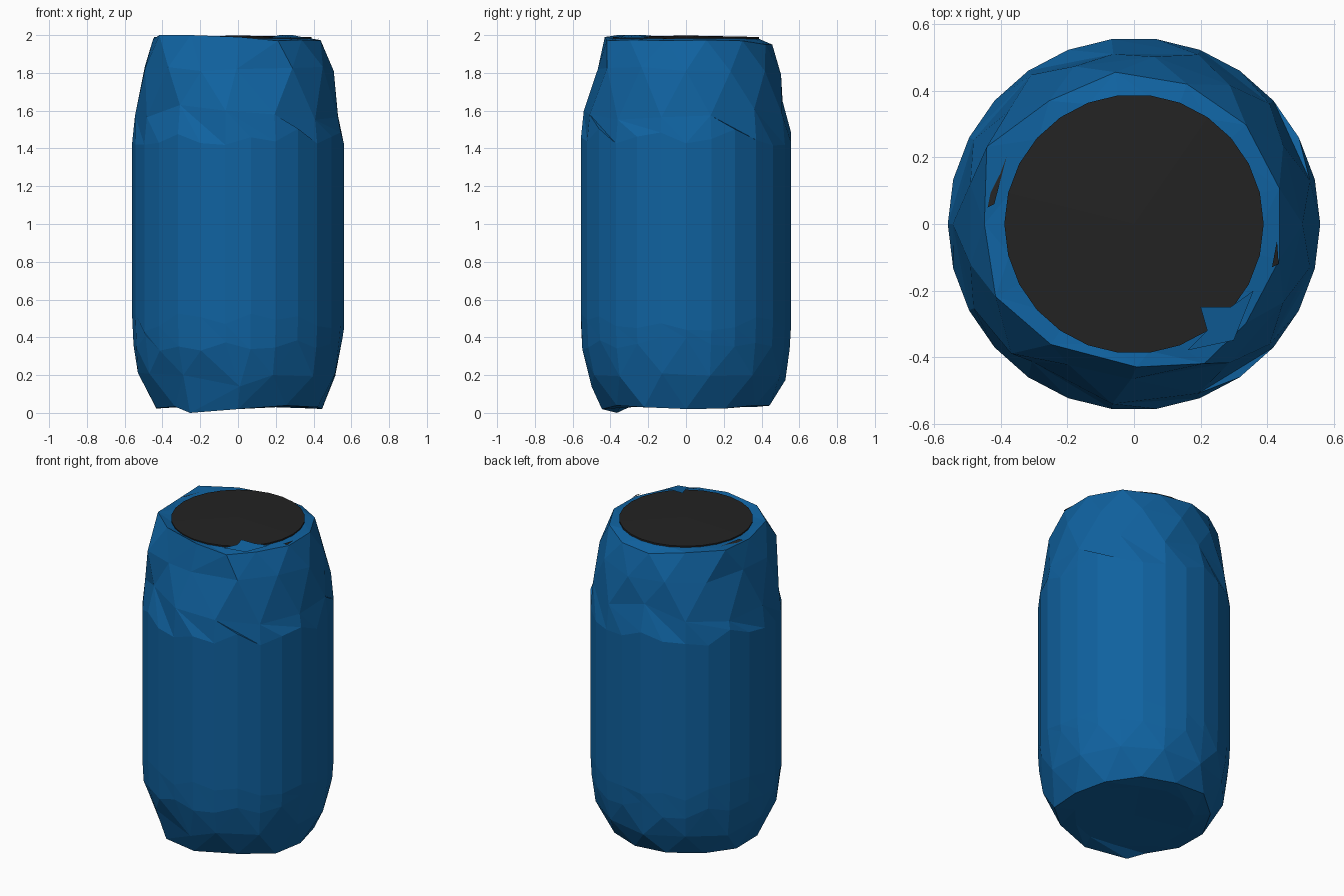
import bpy, bmesh, math, random

if "Cube" in bpy.data.objects:
    bpy.data.objects.remove(bpy.data.objects["Cube"])

random.seed(4)
TAU = 2 * math.pi


def material(name, rgb):
    m = bpy.data.materials.new(name)
    m.diffuse_color = (*rgb, 1)
    m.use_nodes = True
    m.node_tree.nodes["Principled BSDF"].inputs["Base Color"].default_value = m.diffuse_color
    return m


BLUE = material("blue_paint", (0.005, 0.122, 0.35))
DARK = material("dark_grey", (0.0165, 0.0165, 0.0165))


def ring(bm, n, r, z, phase=0.0, dents=None, wobble=0.0):
    """Ring of (angle, vertex); dents shift single corners by (degrees, radius, height)."""
    out = []
    for i in range(n):
        da, dr, dz = (dents or {}).get(i, (0, 0, random.uniform(-wobble, wobble)))
        a = TAU * (i + phase) / n
        b, q = a + math.radians(da), r + dr
        out.append((a, bm.verts.new((q * math.cos(b), q * math.sin(b), z + dz))))
    return out


def stitch(bm, low, high):
    """Join two rings, of equal or different corner counts, with faces."""
    n, m = len(low), len(high)
    i = j = 0
    while i < n or j < m:
        a = low[(i + 1) % n][0] + TAU * ((i + 1) // n)
        b = high[(j + 1) % m][0] + TAU * ((j + 1) // m)
        lo, hi = low[i % n][1], high[j % m][1]
        if j >= m or (i < n and a <= b):
            bm.faces.new((lo, low[(i + 1) % n][1], hi))
            i += 1
        else:
            bm.faces.new((lo, high[(j + 1) % m][1], hi))
            j += 1


def fan(bm, loop, z, flip=False):
    c = bm.verts.new((0, 0, z))
    for k in range(len(loop)):
        v = [loop[k][1], loop[(k + 1) % len(loop)][1], c]
        bm.faces.new(v[::-1] if flip else v)


def finish(bm, name, mat):
    me = bpy.data.meshes.new(name)
    bm.to_mesh(me)
    bm.free()
    me.materials.append(mat)
    ob = bpy.data.objects.new(name, me)
    bpy.context.collection.objects.link(ob)


# Dented outer shell: 26-sided wall with coarser, crumpled shoulders
bm = bmesh.new()
base = ring(bm, 13, 0.35, 0.03)
rings = [
    base,
    ring(bm, 13, 0.445, 0.03, 0, {9: (-14, 0, -0.03), 10: (-7, 0.0, -0.01),
                                  4: (0, 0.02, 0.02), 12: (0, 0.03, 0.0)}, 0.012),
    ring(bm, 13, 0.53, 0.19, 0.5, {9: (8, -0.03, -0.05), 8: (0, -0.02, 0.01),
                                   10: (0, -0.01, 0.01)}, 0.025),
    ring(bm, 26, 0.553, 0.36, 0, None, 0.05),
    ring(bm, 26, 0.56, 0.48, 0, None, 0.05),
    ring(bm, 26, 0.56, 1.46, 0, None, 0.045),
    ring(bm, 13, 0.545, 1.58, 0.5, {8: (-2, -0.03, 0.05), 3: (0, -0.03, 0.07)}, 0.03),
    ring(bm, 13, 0.507, 1.82, 0, {8: (5, 0.03, 0.01), 9: (-4, -0.04, -0.01),
                                  10: (-8, -0.04, 0.0), 3: (0, 0.0, -0.03)}, 0.02),
    ring(bm, 13, 0.45, 1.97, 0.5, {7: (0, 0.02, 0.03), 8: (0, -0.01, 0.03), 9: (8, -0.02, 0.02),
                                   2: (0, 0.0, -0.02), 3: (0, 0.01, -0.02),
                                   5: (0, 0.05, 0.02), 10: (6, 0.02, 0.0)}, 0.008),
]
for lo, hi in zip(rings, rings[1:]):
    stitch(bm, lo, hi)
lip = ring(bm, 26, 0.385, 1.982)
stitch(bm, rings[-1], lip)
fan(bm, base, 0.035, flip=True)
finish(bm, "dented_shell", BLUE)

# Bent flap of the shell lying over the lid edge
bm = bmesh.new()
flap = [(0.2, -0.25, 2.0), (0.22, -0.32, 2.0), (0.16, -0.38, 1.985),
        (0.3, -0.35, 1.985), (0.36, -0.2, 1.985), (0.29, -0.25, 2.0)]
bm.faces.new([bm.verts.new(p) for p in flap])
finish(bm, "lid_flap", BLUE)

# Dark lid, very slightly raised in the middle
bm = bmesh.new()
edge = ring(bm, 26, 0.39, 1.975)
top = ring(bm, 26, 0.39, 1.99)
stitch(bm, edge, top)
fan(bm, top, 1.998)
finish(bm, "lid", DARK)

# Dark torn slits around the rim
for name, pts in {
    "left_rim_slit": [(-0.44, 0.05, 1.985), (-0.42, 0.06, 1.99), (-0.38, 0.215, 1.985), (-0.41, 0.2, 1.975)],
    "right_rim_slit": [(0.415, -0.13, 1.985), (0.435, -0.12, 1.978), (0.43, -0.05, 1.98)],
}.items():
    bm = bmesh.new()
    bm.faces.new([bm.verts.new(p) for p in pts])
    bmesh.ops.recalc_face_normals(bm, faces=bm.faces)
    for f in bm.faces:
        if f.normal.z < 0:
            f.normal_flip()
    finish(bm, name, DARK)
